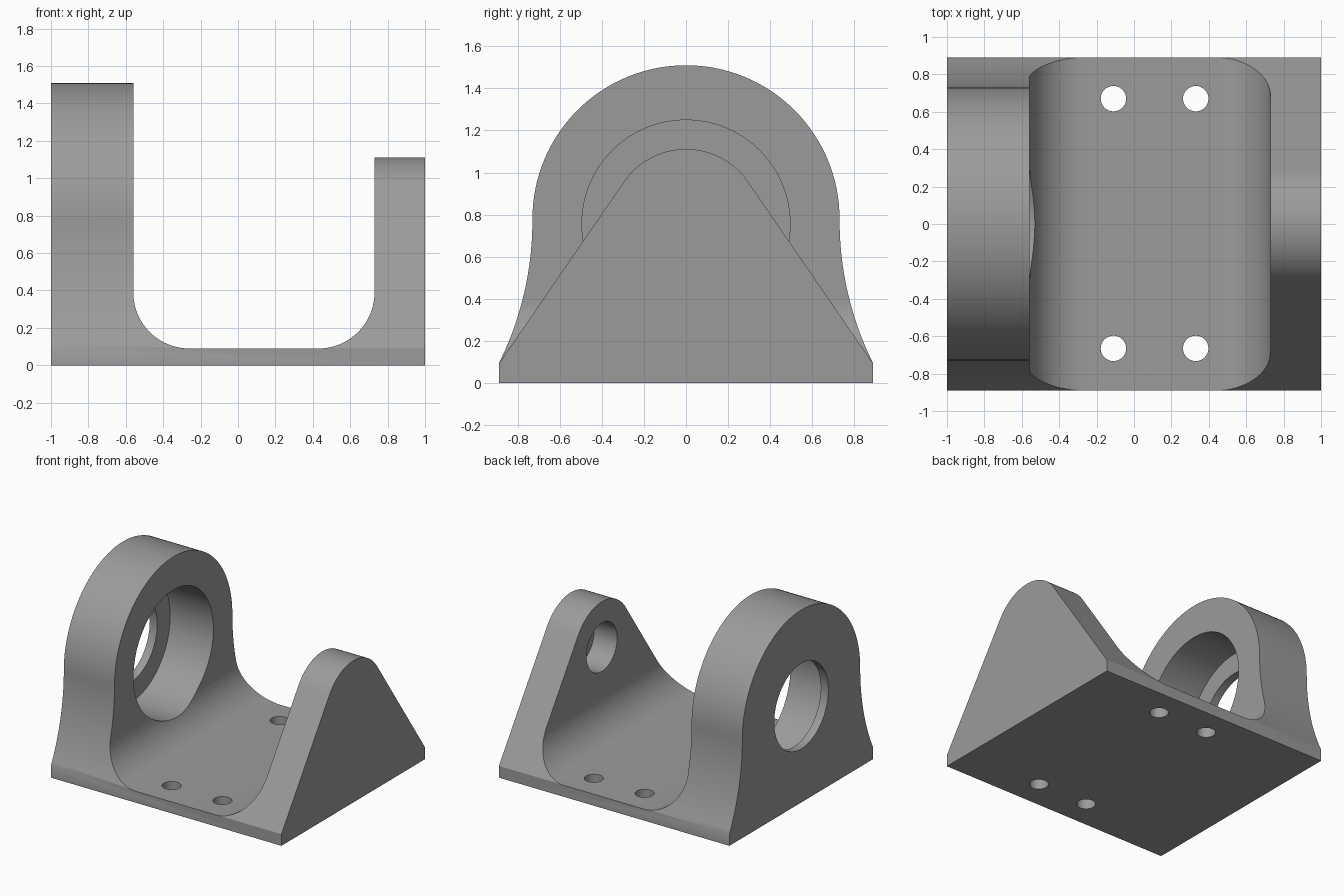
import bpy, bmesh, math
from mathutils import Vector

if "Cube" in bpy.data.objects:
    bpy.data.objects.remove(bpy.data.objects["Cube"])

grey = bpy.data.materials.new("machined grey")
grey.diffuse_color = (0.33, 0.33, 0.33, 1)
grey.use_nodes = True
grey.node_tree.nodes["Principled BSDF"].inputs["Base Color"].default_value = grey.diffuse_color


def prism(name, pts, axis, lo, hi):
    """Extrude a 2D outline along axis: 'X' takes (y, z), 'Y' (x, z), 'Z' (x, y)."""
    place = {'X': lambda a, b, t: (t, a, b), 'Y': lambda a, b, t: (a, t, b),
             'Z': lambda a, b, t: (a, b, t)}[axis]
    bm = bmesh.new()
    face = bm.faces.new([bm.verts.new(place(a, b, lo)) for a, b in pts])
    ext = bmesh.ops.extrude_face_region(bm, geom=[face])
    verts = [g for g in ext['geom'] if isinstance(g, bmesh.types.BMVert)]
    bmesh.ops.translate(bm, verts=verts, vec=Vector(place(0, 0, hi - lo)))
    bmesh.ops.recalc_face_normals(bm, faces=bm.faces)
    me = bpy.data.meshes.new(name)
    bm.to_mesh(me)
    bm.free()
    me.materials.append(grey)
    ob = bpy.data.objects.new(name, me)
    bpy.context.collection.objects.link(ob)
    return ob


def arc(cx, cy, r, a0, a1, n):
    return [(cx + r * math.cos(math.radians(a0 + (a1 - a0) * i / n)),
             cy + r * math.sin(math.radians(a0 + (a1 - a0) * i / n))) for i in range(n + 1)]


def circle(cx, cy, r, n=64):
    return arc(cx, cy, r, 0, 360, n)[:-1]


def combine(ob, tool, op):
    mod = ob.modifiers.new(op, 'BOOLEAN')
    mod.operation, mod.solver, mod.object = op, 'EXACT', tool
    bpy.context.view_layer.objects.active = ob
    bpy.ops.object.modifier_apply(modifier=mod.name)
    bpy.data.objects.remove(tool)


def mirrored(right):
    """Complete a right-hand outline, listed from the bottom up to the centre."""
    return right + [(-y, z) for y, z in reversed(right) if y > 1e-5]


W, T, AXIS = 0.89, 0.09, 0.755

# U-shaped body: base plate, tall left wall, short right wall, inner fillets
u = [(-1, 0), (1, 0), (1, 1.6), (0.73, 1.6)]
u += arc(0.43, T + 0.3, 0.3, 0, -90, 20)
u += arc(-0.26, T + 0.3, 0.3, 270, 180, 20)
u += [(-0.56, 1.6), (-1, 1.6)]
bracket = prism("bearing_bracket", u, 'Y', -W, W)

# Side outline of the tall arch: round top with flared flanks
R = 1.53
flank = [(0.73 + R - math.sqrt(R * R - (0.78 - z) ** 2), z)
         for z in [-0.1 + 0.88 * i / 24 for i in range(24)]]
shift = W + 0.001 - (0.73 + R - math.sqrt(R * R - (0.78 - T) ** 2))
flank = [(y + shift * (0.78 - z) / (0.78 - T), z) for y, z in flank]
arch = mirrored([(flank[0][0], -0.2)] + flank + arc(0, 0.78, 0.73, 0, 90, 32))
shape = prism("arch_outline", arch, 'X', -1.2, 0.15)

# Side outline of the short wall: small round top with straight tangent slopes
r = 0.357
d = math.hypot(W, AXIS - T)
ta = math.degrees(math.atan2(T - AXIS, W) + math.acos(r / d))
top = arc(0, AXIS, r, ta, 90, 20)
slope = (top[0][1] - T) / (W - top[0][0])
gusset = mirrored([(1.05, -0.2), (1.05, T + 0.002 - slope * (1.05 - W))] + top)
combine(shape, prism("gusset_outline", gusset, 'X', 0.0, 1.2), 'UNION')
combine(bracket, shape, 'INTERSECT')

# Bearing bore with a thin outer lip, and the blind hole in the short wall
for rad, lo, hi in ((0.495, -0.935, 0.0), (0.335, -1.2, -0.8), (0.19, 0.5, 0.93)):
    combine(bracket, prism("bore", circle(0, AXIS, rad), 'X', lo, hi), 'DIFFERENCE')

# Four mounting holes through the base
for x in (-0.11, 0.33):
    for y in (-0.665, 0.67):
        combine(bracket, prism("bolt_hole", circle(x, y, 0.068, 32), 'Z', -0.2, 0.3), 'DIFFERENCE')

bpy.ops.object.select_all(action='DESELECT')
bracket.select_set(True)
bpy.context.view_layer.objects.active = bracket
bpy.ops.object.shade_smooth_by_angle(angle=math.radians(30))
